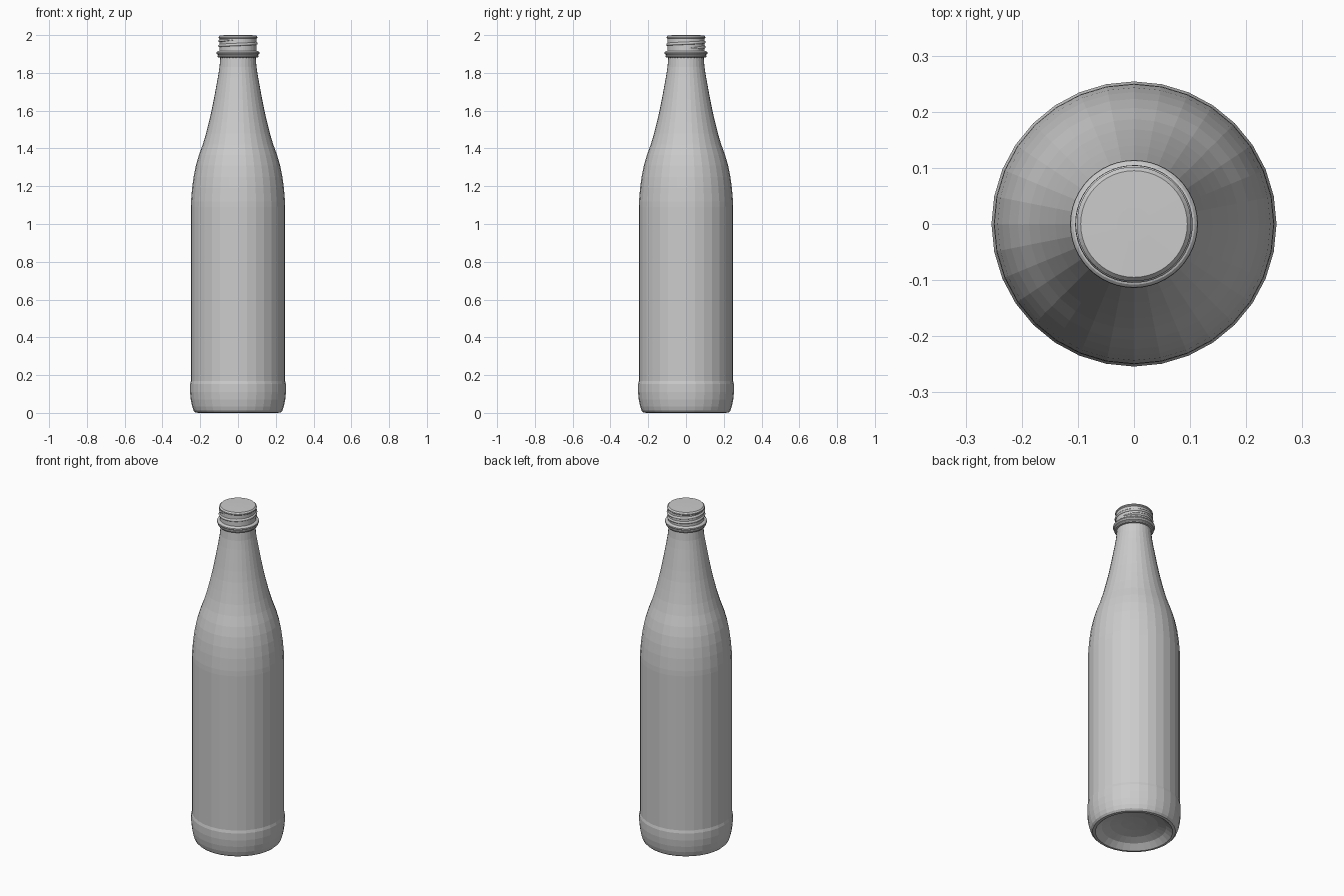
import bpy, bmesh, math

if "Cube" in bpy.data.objects:
    bpy.data.objects.remove(bpy.data.objects["Cube"])


def lathe(name, profile, sides):
    """Spin an (r, z) profile around z; points with r = 0 become poles."""
    bm = bmesh.new()
    rings = []
    for r, z in profile:
        if r == 0:
            rings.append([bm.verts.new((0, 0, z))] * sides)
        else:
            rings.append([bm.verts.new((r * math.cos(2 * math.pi * i / sides),
                                        r * math.sin(2 * math.pi * i / sides), z))
                          for i in range(sides)])
    for a, b in zip(rings, rings[1:]):
        for i in range(sides):
            j = (i + 1) % sides
            bm.faces.new(list(dict.fromkeys((a[i], a[j], b[j], b[i]))))
    bmesh.ops.recalc_face_normals(bm, faces=bm.faces)
    mesh = bpy.data.meshes.new(name)
    bm.to_mesh(mesh)
    bm.free()
    obj = bpy.data.objects.new(name, mesh)
    bpy.context.collection.objects.link(obj)
    return obj


# Glass body: hollowed base, raised heel band, straight wall, shoulder and neck
lathe("bottle_body", [
    (0, 0.055), (0.07, 0.052), (0.13, 0.043), (0.175, 0.028), (0.2, 0.008),
    (0.21, 0.0), (0.225, 0.002), (0.235, 0.012), (0.243, 0.035), (0.25, 0.07),
    (0.254, 0.11), (0.254, 0.152), (0.25, 0.168), (0.25, 0.6), (0.25, 1.09),
    (0.249, 1.12), (0.243, 1.19), (0.235, 1.25), (0.223, 1.31), (0.207, 1.365),
    (0.187, 1.42), (0.169, 1.48), (0.154, 1.54), (0.140, 1.60), (0.128, 1.66),
    (0.117, 1.72), (0.106, 1.78), (0.098, 1.83), (0.094, 1.88), (0.094, 1.9)], 32)

# Neck finish: two stacked collars, threaded wall and closed top
lathe("cap", [
    (0.092, 1.88), (0.104, 1.881), (0.108, 1.886), (0.108, 1.892), (0.105, 1.895),
    (0.111, 1.898), (0.114, 1.903), (0.113, 1.909), (0.108, 1.914), (0.099, 1.917),
    (0.098, 1.982), (0.102, 1.986), (0.102, 1.991), (0.095, 1.999), (0.03, 2.0), (0, 2.0)], 48)

# Screw thread: a helix with tapered ends
curve = bpy.data.curves.new("screw_thread", 'CURVE')
curve.dimensions = '3D'
curve.bevel_depth = 0.008
curve.bevel_resolution = 1
spline = curve.splines.new('POLY')
steps, turns = 80, 1.75
spline.points.add(steps)
for i, p in enumerate(spline.points):
    t = i / steps
    a = 2 * math.pi * turns * t
    p.co = (0.097 * math.cos(a), 0.097 * math.sin(a), 1.93 + 0.046 * t, 1)
    p.radius = min(1, 10 * t + 0.1, 10 * (1 - t) + 0.1)
thread = bpy.data.objects.new("screw_thread", curve)
bpy.context.collection.objects.link(thread)
